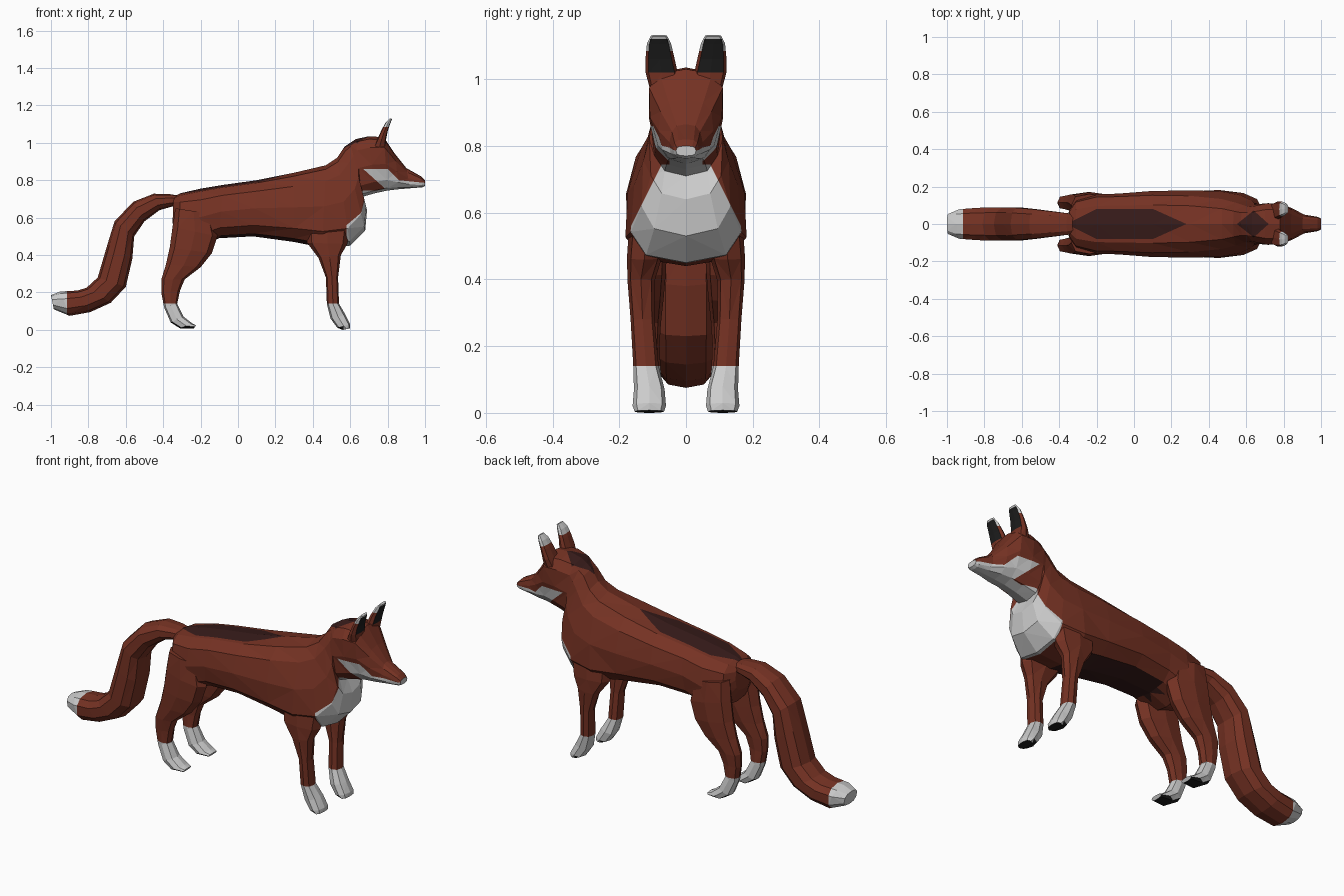
import bpy, bmesh, math
from mathutils import Vector


def material(name, rgb):
    m = bpy.data.materials.new(name)
    m.diffuse_color = (*rgb, 1)
    return m


MATS = [material("red_fur", (0.18, 0.032, 0.017)), material("white_fur", (0.6, 0.6, 0.6)),
        material("dark_fur", (0.038, 0.011, 0.01)), material("black_fur", (0.012, 0.012, 0.012))]
RED, WHITE, DARK, BLACK = range(4)


def power(v, e):
    return math.copysign(abs(v) ** e, v)


def loft(name, sections, sides, paint, cuts=(), exp=0.75, flip=1):
    """Skin rings, each spanning two side-view points (x1,z1)-(x2,z2),
    with y centre, half width and extra width towards the first point.
    Cuts are (point, normal) planes, giving clean edges between colours."""
    bm = bmesh.new()
    rings = []
    for x1, z1, x2, z2, cy, w, taper in sections:
        c = Vector(((x1 + x2) / 2, cy, (z1 + z2) / 2))
        u = Vector(((x1 - x2) / 2, 0, (z1 - z2) / 2))
        ring = []
        for k in range(sides):
            a = math.tau * k / sides
            ca, sa = power(round(math.cos(a), 6), exp), power(round(math.sin(a), 6), exp)
            p = c + u * ca + Vector((0, w * sa * (1 + taper * ca), 0))
            ring.append(bm.verts.new((p.x, p.y * flip, p.z)))
        rings.append(ring)
    for r, s in zip(rings, rings[1:]):
        for k in range(sides):
            n = (k + 1) % sides
            bm.faces.new((r[k], r[n], s[n], s[k]))
    bm.faces.new(rings[0])
    bm.faces.new(rings[-1])
    bmesh.ops.recalc_face_normals(bm, faces=bm.faces)
    bmesh.ops.triangulate(bm, faces=bm.faces)
    for p, n in cuts:
        for s in ((1, -1) if n[1] else (1,)):
            bmesh.ops.bisect_plane(bm, geom=bm.verts[:] + bm.edges[:] + bm.faces[:], dist=1e-5,
                                   plane_co=(p[0], p[1] * s, p[2]), plane_no=(n[0], n[1] * s, n[2]))
    bm.normal_update()
    for f in bm.faces:
        f.material_index = paint(f.calc_center_median(), f.normal)
    me = bpy.data.meshes.new(name)
    bm.to_mesh(me)
    bm.free()
    for m in MATS:
        me.materials.append(m)
    ob = bpy.data.objects.new(name, me)
    bpy.context.collection.objects.link(ob)
    return ob


# Torso, neck and head in one skin
body = [
    (-0.345, 0.71, -0.35, 0.57, 0, 0.07, 0),
    (-0.31, 0.73, -0.31, 0.49, 0, 0.13, 0),
    (-0.20, 0.755, -0.20, 0.45, 0, 0.16, 0),
    (-0.08, 0.775, -0.10, 0.49, 0, 0.162, 0),
    (0.10, 0.80, 0.08, 0.50, 0, 0.176, -0.05),
    (0.30, 0.84, 0.30, 0.47, 0, 0.18, -0.12),
    (0.47, 0.88, 0.45, 0.44, 0, 0.175, -0.25),
    (0.53, 0.92, 0.60, 0.45, 0, 0.155, -0.3),
    (0.57, 0.98, 0.68, 0.53, 0, 0.128, -0.25),
    (0.60, 1.00, 0.69, 0.64, 0, 0.11, -0.1),
    (0.63, 1.02, 0.66, 0.71, 0, 0.105, 0),
    (0.70, 1.035, 0.73, 0.73, 0, 0.111, 0.15),
    (0.78, 1.03, 0.80, 0.745, 0, 0.108, 0.22),
    (0.84, 0.94, 0.86, 0.752, 0, 0.082, 0.05),
    (0.90, 0.865, 0.92, 0.757, 0, 0.05, -0.1),
    (0.98, 0.82, 0.985, 0.762, 0, 0.038, 0),
    (1.00, 0.80, 1.00, 0.77, 0, 0.03, 0),
]


def paint_body(p, n):
    y = abs(p.y)
    # Dark saddle, nape and belly
    if p.z > 0.68 and n.z > 0.3 and y < min(0.08, (p.x + 0.36) * 0.5, (0.28 - p.x) * 0.45):
        return DARK
    if p.z > 0.9 and n.z > 0.2 and y < min((p.x - 0.55) * 0.8, (0.72 - p.x) * 0.9):
        return DARK
    if n.z < -0.8 and p.z < 0.53 and -0.12 < p.x < 0.46:
        return DARK
    # White chest, throat and nose
    if p.x > 0.58 and p.z < 0.745 and y < 0.16 - (p.z - 0.57) * 0.5:
        return WHITE
    if p.x > 0.66 and p.z < 0.80 and y < 0.05 and n.z < -0.3 or p.x > 0.995:
        return WHITE
    # White cheeks and muzzle
    lower = 0.86 - (p.x - 0.67) * 0.9
    upper = min(0.86, max(0.86 - (p.x - 0.80), 0.80 - (p.x - 0.86) * 0.1))
    return WHITE if lower < p.z < upper else RED


body_cuts = [
    ((0, 0.08, 0), (0, 1, 0)), ((-0.36, 0, 0), (-0.5, 1, 0)), ((0.28, 0, 0), (0.45, 1, 0)),
    ((0.55, 0, 0), (-0.8, 1, 0)), ((0.72, 0, 0), (0.9, 1, 0)),
    ((0.58, 0, 0), (1, 0, 0)), ((0, 0.16, 0.57), (0, 1, 0.5)), ((0, 0, 0.745), (0, 0, 1)),
    ((0, 0.05, 0), (0, 1, 0)), ((0.67, 0, 0.86), (0.9, 0, 1)), ((0, 0, 0.86), (0, 0, 1)),
    ((0.80, 0, 0.86), (1, 0, 1)), ((0.86, 0, 0.80), (0.1, 0, 1)),
]
loft("body_and_head", body, 12, paint_body, body_cuts, exp=0.72)

# Bushy tail with a white tip
tail = [
    (-0.30, 0.715, -0.30, 0.66, 0, 0.045, 0),
    (-0.36, 0.725, -0.35, 0.66, 0, 0.06, 0),
    (-0.45, 0.728, -0.42, 0.64, 0, 0.07, 0),
    (-0.56, 0.685, -0.50, 0.58, 0, 0.082, 0),
    (-0.66, 0.58, -0.555, 0.50, 0, 0.09, 0),
    (-0.70, 0.45, -0.565, 0.38, 0, 0.093, 0),
    (-0.75, 0.28, -0.60, 0.23, 0, 0.093, 0),
    (-0.81, 0.225, -0.68, 0.145, 0, 0.092, 0),
    (-0.86, 0.21, -0.79, 0.095, 0, 0.09, 0),
    (-0.95, 0.205, -0.90, 0.075, 0, 0.082, 0),
    (-1.00, 0.185, -0.985, 0.11, 0, 0.055, 0),
]
loft("tail", tail, 10, lambda p, n: WHITE if p.x < -0.915 else RED,
     [((-0.915, 0, 0), (1, 0, 0))], exp=0.8)

# Legs and ears, as front point and back point of each ring
front_leg = [
    (0.60, 0.56, 0.36, 0.58, 0.115, 0.055, 0),
    (0.585, 0.46, 0.37, 0.465, 0.125, 0.052, 0),
    (0.55, 0.40, 0.43, 0.385, 0.135, 0.04, 0),
    (0.535, 0.28, 0.47, 0.28, 0.13, 0.036, 0),
    (0.54, 0.14, 0.475, 0.14, 0.12, 0.038, 0),
    (0.575, 0.08, 0.495, 0.06, 0.11, 0.046, 0),
    (0.60, 0.03, 0.53, 0.012, 0.11, 0.05, 0),
    (0.60, 0.008, 0.56, 0.0, 0.11, 0.044, 0),
]
hind_leg = [
    (-0.14, 0.62, -0.335, 0.65, 0.10, 0.06, 0),
    (-0.11, 0.50, -0.35, 0.55, 0.113, 0.057, 0),
    (-0.14, 0.41, -0.365, 0.44, 0.115, 0.055, 0),
    (-0.20, 0.335, -0.385, 0.35, 0.115, 0.048, 0),
    (-0.285, 0.27, -0.41, 0.27, 0.115, 0.04, 0),
    (-0.31, 0.21, -0.41, 0.20, 0.113, 0.034, 0),
    (-0.325, 0.14, -0.395, 0.12, 0.11, 0.034, 0),
    (-0.29, 0.07, -0.36, 0.04, 0.11, 0.042, 0),
    (-0.245, 0.035, -0.31, 0.008, 0.11, 0.045, 0),
    (-0.225, 0.025, -0.235, 0.008, 0.11, 0.035, 0),
]
ear = [
    (0.79, 0.97, 0.72, 0.97, 0.068, 0.04, 0),
    (0.792, 1.02, 0.745, 1.02, 0.073, 0.048, 0),
    (0.80, 1.06, 0.768, 1.07, 0.078, 0.043, 0),
    (0.815, 1.105, 0.79, 1.11, 0.081, 0.036, 0),
    (0.824, 1.128, 0.812, 1.132, 0.081, 0.024, 0),
]


def paint_leg(p, n):
    if p.z < 0.06 and n.z < -0.6:
        return BLACK
    return WHITE if p.z < 0.14 else RED


def paint_ear(p, n):
    if n.x > 0.6 and 1.02 < p.z < 1.12:
        return BLACK
    return WHITE if p.z > 1.085 else RED


for side, flip in (("left", 1), ("right", -1)):
    paw_cut = [((0, 0, 0.14), (0, 0, 1))]
    ear_cuts = [((0, 0, z), (0, 0, 1)) for z in (1.02, 1.085, 1.12)]
    loft("front_leg_" + side, front_leg, 8, paint_leg, paw_cut, flip=flip)
    loft("hind_leg_" + side, hind_leg, 8, paint_leg, paw_cut, flip=flip)
    loft("ear_" + side, ear, 8, paint_ear, ear_cuts, exp=0.6, flip=flip)
